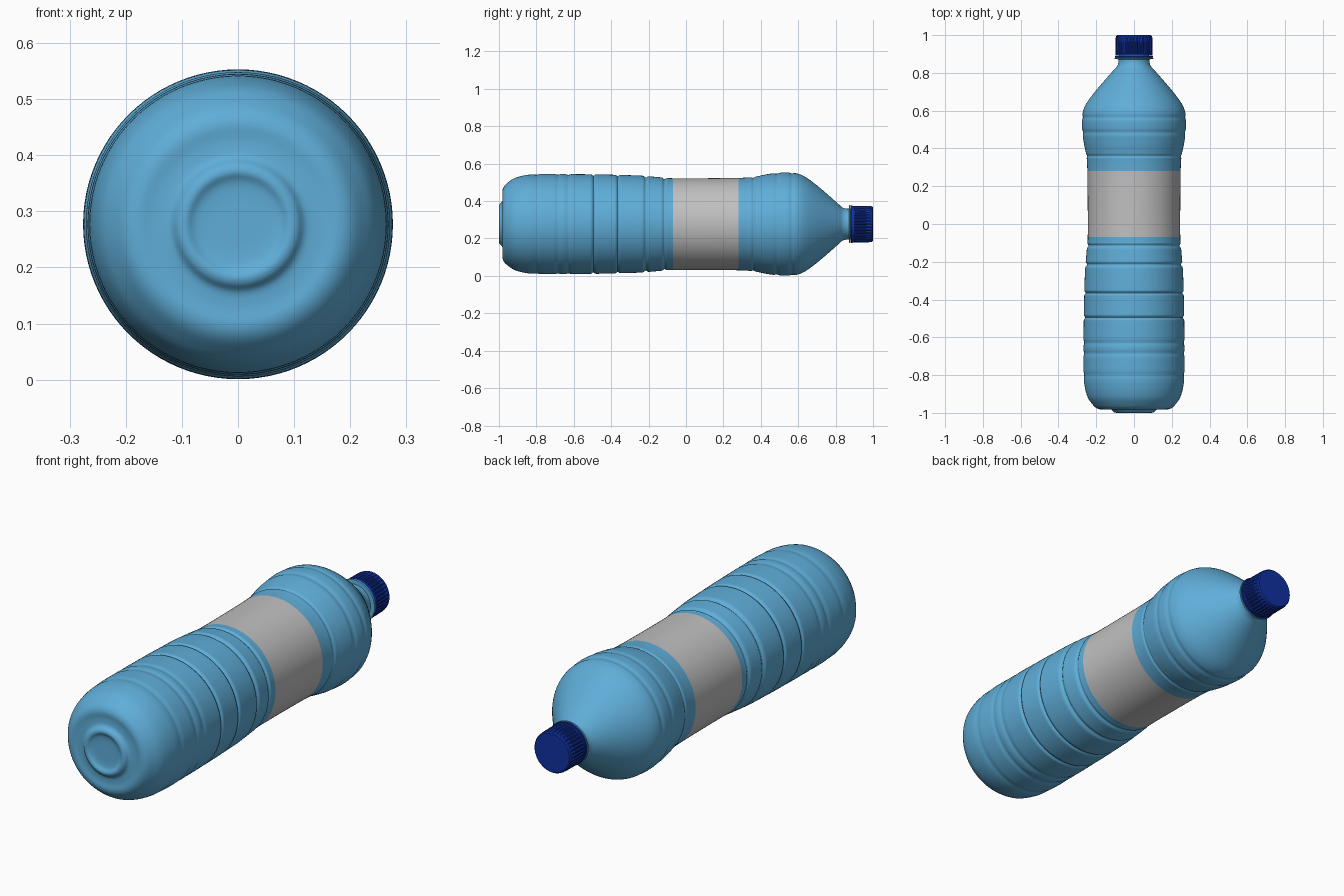
import bpy, bmesh, math

if "Cube" in bpy.data.objects:
    bpy.data.objects.remove(bpy.data.objects["Cube"], do_unlink=True)

AXIS_Z = 0.277      # height of the bottle's long axis
SEG = 96


def material(name, rgb, rough=0.5):
    m = bpy.data.materials.new(name)
    m.use_nodes = True
    m.diffuse_color = (*rgb, 1)
    bsdf = m.node_tree.nodes["Principled BSDF"]
    bsdf.inputs["Base Color"].default_value = (*rgb, 1)
    bsdf.inputs["Roughness"].default_value = rough
    return m


light_blue = material("light_blue_plastic", (0.115, 0.42, 0.69))
grey = material("grey_label", (0.53, 0.53, 0.53))
dark_blue = material("dark_blue_cap", (0.005, 0.03, 0.35))


def lathe(name, profile, mats, seg=SEG, ripple=None, angle=35, mat_rule=None):
    """Spin (y, r) points about the long axis; r = 0 closes with a fan."""
    bm = bmesh.new()
    rings = []
    for k, (y, r) in enumerate(profile):
        if r < 1e-6:
            rings.append([bm.verts.new((0, y, AXIS_Z))])
            continue
        ring = []
        for i in range(seg):
            a = 2 * math.pi * i / seg
            rr = r - (ripple(k, i) if ripple else 0)
            ring.append(bm.verts.new((rr * math.cos(a), y, AXIS_Z + rr * math.sin(a))))
        rings.append(ring)
    for a, b in zip(rings, rings[1:]):
        for i in range(seg):
            j = (i + 1) % seg
            if len(a) == 1:
                f = bm.faces.new((a[0], b[j], b[i]))
            elif len(b) == 1:
                f = bm.faces.new((a[i], a[j], b[0]))
            else:
                f = bm.faces.new((a[i], a[j], b[j], b[i]))
            if mat_rule:
                f.material_index = mat_rule(f.calc_center_median())
    bmesh.ops.recalc_face_normals(bm, faces=bm.faces[:])
    me = bpy.data.meshes.new(name)
    bm.to_mesh(me)
    bm.free()
    ob = bpy.data.objects.new(name, me)
    bpy.context.collection.objects.link(ob)
    for m in mats:
        me.materials.append(m)
    bpy.ops.object.select_all(action="DESELECT")
    ob.select_set(True)
    bpy.context.view_layer.objects.active = ob
    bpy.ops.object.shade_smooth_by_angle(angle=math.radians(angle))
    return ob


def spline(pts, n=6):
    """Catmull-Rom curve through the points."""
    ext = [pts[0]] + pts + [pts[-1]]
    out = []
    for p0, p1, p2, p3 in zip(ext, ext[1:], ext[2:], ext[3:]):
        for s in range(n):
            t = s / n
            out.append(tuple(0.5 * (2 * b + (c - a) * t + (2 * a - 5 * b + 4 * c - d) * t * t
                                    + (3 * b - a - 3 * c + d) * t ** 3)
                             for a, b, c, d in zip(p0, p1, p2, p3)))
    return out + [pts[-1]]


# Base: dished centre, raised foot ring, shallow step, rounded corner
base = spline([(-0.988, 0), (-0.988, 0.05), (-0.991, 0.075), (-0.999, 0.092), (-0.996, 0.106),
               (-0.982, 0.122), (-0.979, 0.15), (-0.981, 0.18), (-0.972, 0.203), (-0.95, 0.224),
               (-0.92, 0.244), (-0.88, 0.257), (-0.84, 0.264)], 5)

# Smooth outline of the wall, shoulder and neck
wall = spline([(-0.84, 0.264), (-0.75, 0.268), (-0.5, 0.266), (-0.36, 0.263), (-0.24, 0.259),
               (-0.17, 0.253), (-0.11, 0.248), (-0.07, 0.245), (0.1, 0.245), (0.28, 0.247),
               (0.36, 0.252), (0.42, 0.264), (0.48, 0.273), (0.55, 0.276), (0.6, 0.269),
               (0.64, 0.251), (0.69, 0.215), (0.75, 0.165), (0.81, 0.112), (0.835, 0.09),
               (0.855, 0.083), (0.872, 0.082)])

# Grooves pressed into the wall: (position, depth, half width)
grooves = [(-0.80, 0.003, 0.014), (-0.685, 0.004, 0.012), (-0.63, 0.004, 0.012),
           (-0.495, 0.008, 0.007), (-0.365, 0.008, 0.007), (-0.215, 0.009, 0.009),
           (-0.115, 0.008, 0.009), (0.36, 0.005, 0.007), (0.485, 0.004, 0.012),
           (0.565, 0.004, 0.012)]


def wall_radius(y):
    r = wall[-1][1]
    for (y0, r0), (y1, r1) in zip(wall, wall[1:]):
        if y0 <= y <= y1:
            r = r0 + (r1 - r0) * (y - y0) / (y1 - y0)
            break
    return r - sum(d * math.exp(-((y - g) / w) ** 2) for g, d, w in grooves)


stations = {round(y, 4) for y, _ in wall[1:]}
for g, _, w in grooves:
    stations |= {round(g + w * k / 2, 4) for k in range(-5, 6)}
LABEL = (-0.07, 0.28)

body = base + [(y, wall_radius(y)) for y in sorted(stations)]
# Neck flange and hidden rim under the cap
body += [(0.873, 0.102), (0.88, 0.102), (0.881, 0.08), (0.97, 0.08), (0.97, 0)]
lathe("bottle_body", body, [light_blue, grey], angle=40,
      mat_rule=lambda c: 1 if LABEL[0] < c.y < LABEL[1] else 0)

# Tamper band below the cap
lathe("cap_band", [(0.881, 0.08), (0.881, 0.1), (0.889, 0.1), (0.89, 0.08)], [dark_blue])

# Cap with grip ridges on its side; two raised and two sunk columns per ridge
cap = [(0.891, 0.08), (0.891, 0.098), (0.9, 0.098), (0.902, 0.098), (0.985, 0.097),
       (0.995, 0.095), (1.0, 0.09), (1.0, 0)]
lathe("cap", cap, [dark_blue], seg=144, angle=25,
      ripple=lambda k, i: 0.004 if k in (3, 4) and i % 4 > 1 else 0)
